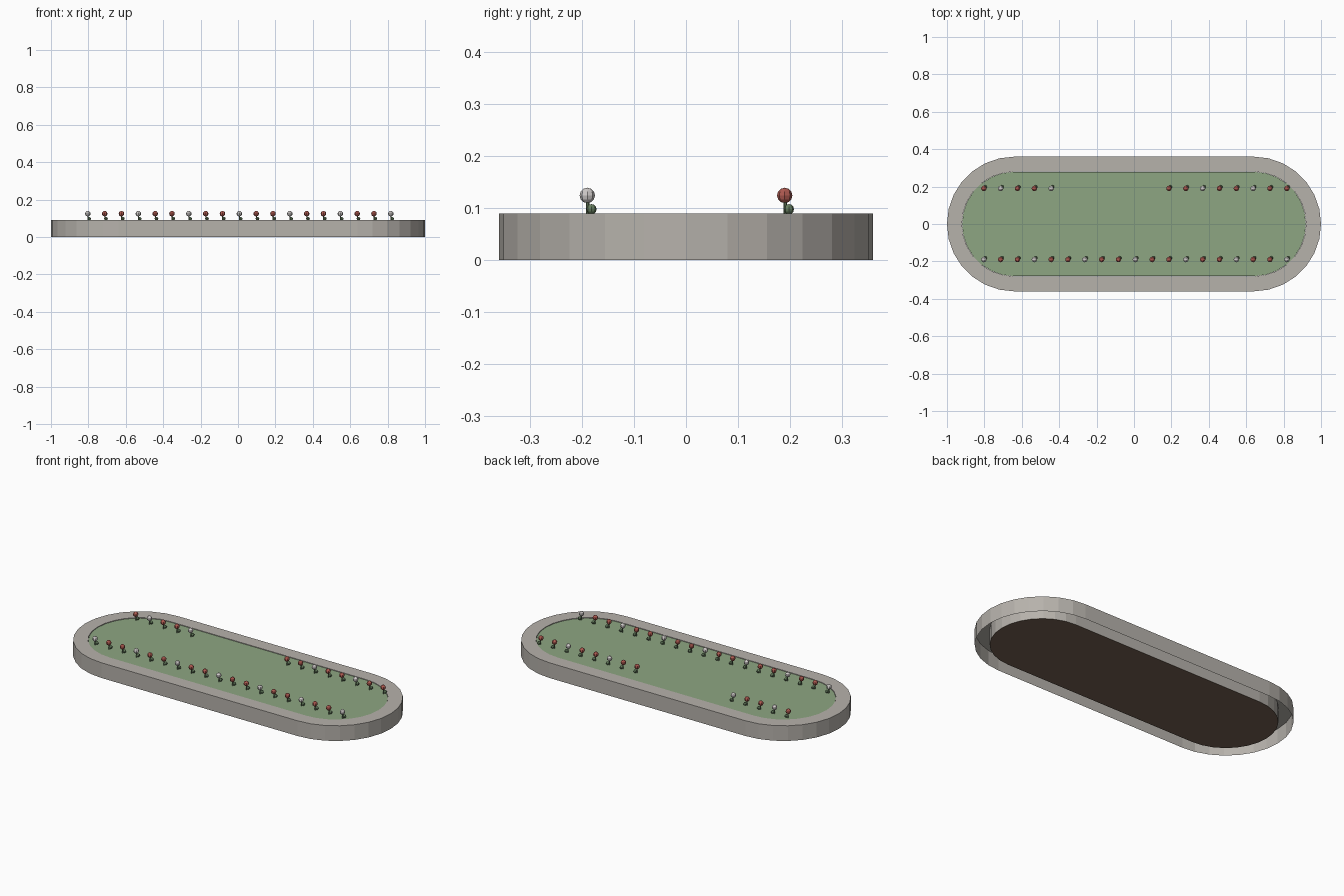
import bpy, bmesh, math
from mathutils import Matrix, Vector

if "Cube" in bpy.data.objects:
    bpy.data.objects.remove(bpy.data.objects["Cube"])

STRAIGHT = 0.64      # half length of the straight sides
OUTER, INNER = 0.36, 0.28
HEIGHT, LAWN_Z = 0.09, 0.087
SEGS = 14            # facets per rounded end


def material(name, rgb):
    m = bpy.data.materials.new(name)
    m.diffuse_color = (*rgb, 1)
    m.use_nodes = True
    m.node_tree.nodes["Principled BSDF"].inputs["Base Color"].default_value = m.diffuse_color
    return m


stone = material("stone", (0.47, 0.445, 0.41))
grass = material("grass_green", (0.27, 0.38, 0.225))
soil = material("soil_brown", (0.18, 0.12, 0.085))
leaf = material("leaf_green", (0.14, 0.22, 0.12))
red = material("red_petal", (0.42, 0.10, 0.08))
white = material("white_petal", (0.62, 0.59, 0.58))


def make_object(name, bm, *mats):
    mesh = bpy.data.meshes.new(name)
    bm.to_mesh(mesh)
    bm.free()
    for m in mats:
        mesh.materials.append(m)
    ob = bpy.data.objects.new(name, mesh)
    bpy.context.collection.objects.link(ob)
    return ob


def loop(bm, r, z):
    """Stadium-shaped ring of vertices with rounded ends of radius r."""
    pts = []
    for side in (1, -1):
        for i in range(SEGS + 1):
            a = -math.pi / 2 + math.pi * i / SEGS
            pts.append(bm.verts.new((side * (STRAIGHT + r * math.cos(a)),
                                     side * r * math.sin(a), z)))
    return pts


def bridge(bm, a, b):
    n = len(a)
    for i in range(n):
        j = (i + 1) % n
        bm.faces.new((a[i], a[j], b[j], b[i]))


# Stone surround: outer wall, flat top and inner wall, open underneath
bm = bmesh.new()
rings = [loop(bm, r, z) for r, z in
         ((OUTER, 0), (OUTER, HEIGHT), (INNER, HEIGHT), (INNER, 0))]
for a, b in zip(rings, rings[1:]):
    bridge(bm, a, b)
make_object("stone_surround", bm, stone)

# Soil bed filling the surround, grass on its top face
bm = bmesh.new()
low, high = loop(bm, INNER - 0.001, 0), loop(bm, INNER - 0.001, LAWN_Z)
bridge(bm, low, high)
bm.faces.new(low[::-1])
bm.faces.new(high).material_index = 1
make_object("soil_bed_with_lawn", bm, soil, grass)


def ball(bm, centre, radius, index):
    res = bmesh.ops.create_uvsphere(bm, u_segments=8, v_segments=6, radius=radius,
                                    matrix=Matrix.Translation(centre))
    for f in {f for v in res["verts"] for f in v.link_faces}:
        f.material_index = index


# Flowers: stem, small leaf clump and round bloom
def flower(name, x, y, petal):
    bm = bmesh.new()
    base = Vector((x, y, 0))
    bmesh.ops.create_cone(bm, cap_ends=True, segments=6, radius1=0.003, radius2=0.003,
                          depth=0.034,
                          matrix=Matrix.Translation(base + Vector((0.001, 0.001, 0.102))))
    ball(bm, base + Vector((0.007, 0.008, 0.098)), 0.0098, 0)
    ball(bm, base + Vector((0, 0, 0.1245)), 0.0148, 1)
    make_object(name, bm, leaf, petal)


# Two rows; the back one has a gap in the middle
for k in range(19):
    x = -0.803 + 0.09 * k
    flower(f"front_flower_{k}", x, -0.19, white if k % 3 == 0 else red)
    if k < 5 or k > 10:
        flower(f"back_flower_{k}", x, 0.19, white if k % 3 == 1 else red)
